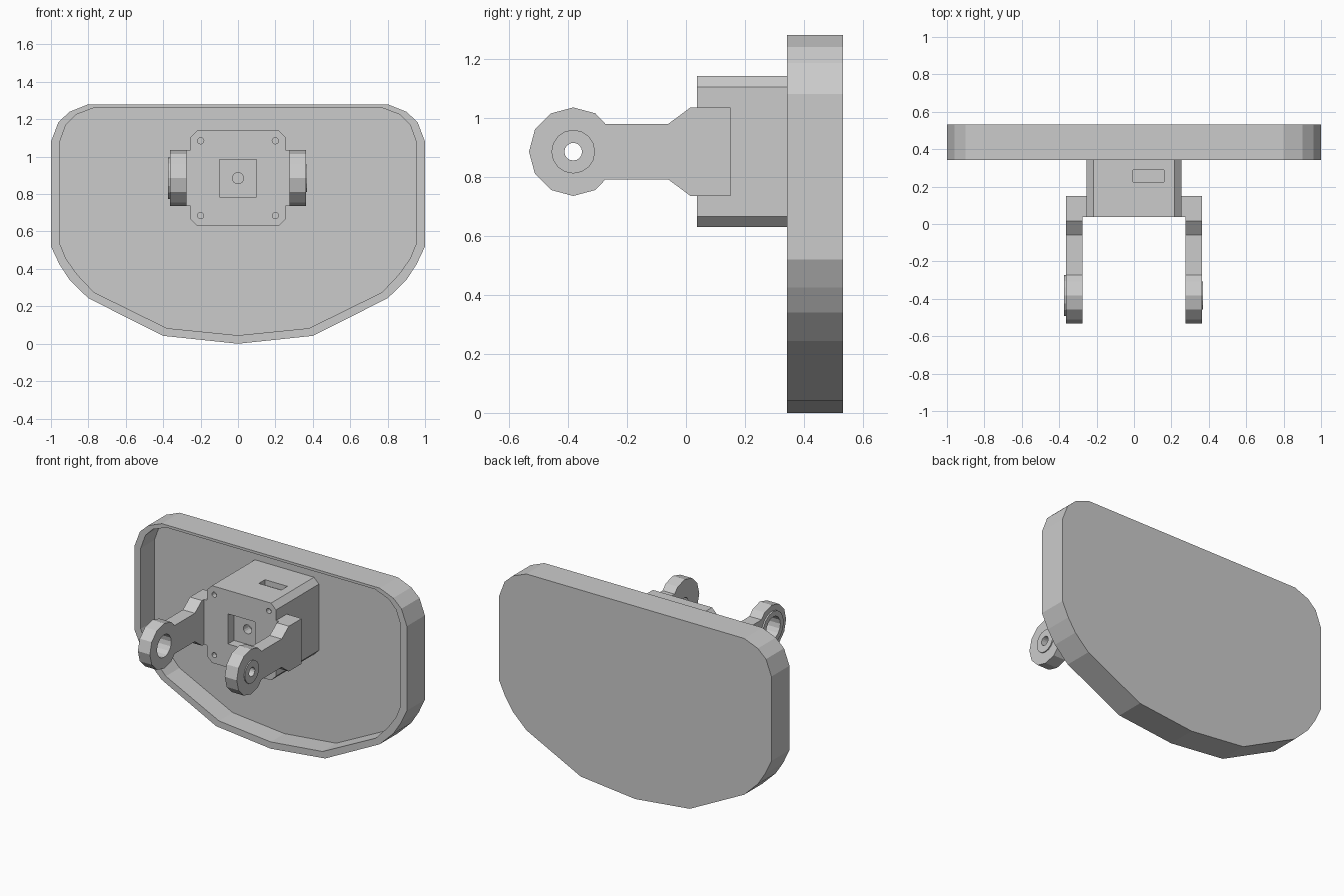
import bpy, bmesh, math

if "Cube" in bpy.data.objects:
    bpy.data.objects.remove(bpy.data.objects["Cube"])

AXES = {  # maps profile (u, v) and depth d to xyz
    'x': lambda u, v, d: (d, u, v),
    'y': lambda u, v, d: (u, d, v),
    'z': lambda u, v, d: (u, v, d),
}


def prism(name, pts, axis, lo, hi):
    """Extrude a closed profile along an axis."""
    bm = bmesh.new()
    put = AXES[axis]
    a = [bm.verts.new(put(u, v, lo)) for u, v in pts]
    b = [bm.verts.new(put(u, v, hi)) for u, v in pts]
    bm.faces.new(a)
    bm.faces.new(b)
    for i in range(len(a)):
        j = (i + 1) % len(a)
        bm.faces.new((a[i], a[j], b[j], b[i]))
    bmesh.ops.recalc_face_normals(bm, faces=bm.faces)
    me = bpy.data.meshes.new(name)
    bm.to_mesh(me)
    bm.free()
    ob = bpy.data.objects.new(name, me)
    bpy.context.collection.objects.link(ob)
    return ob


def boolean(target, other, op='DIFFERENCE'):
    other.hide_render = True
    m = target.modifiers.new(op.lower(), 'BOOLEAN')
    m.operation, m.object, m.solver = op, other, 'EXACT'
    bpy.context.view_layer.objects.active = target
    bpy.ops.object.modifier_apply(modifier=m.name)
    bpy.data.objects.remove(other)


def ring(u, v, r, n=16):
    return [(u + r * math.cos(2 * math.pi * i / n), v + r * math.sin(2 * math.pi * i / n))
            for i in range(n)]


def rect(u0, u1, v0, v1):
    return [(u0, v0), (u1, v0), (u1, v1), (u0, v1)]


def mirrored(half):
    """Right half profile from top to bottom, mirrored across x = 0."""
    return half + [(-x, z) for x, z in reversed(half) if x > 0]


# Large shield-shaped plate with a recessed front
plate = prism("face_plate", mirrored(
    [(0.8, 1.28), (0.9, 1.24), (0.96, 1.185), (1, 1.08), (1, 0.52), (0.955, 0.425),
     (0.9, 0.34), (0.8, 0.243), (0.4, 0.042), (0, 0)]), 'y', 0.343, 0.532)
boolean(plate, prism("plate_recess", mirrored(
    [(0.765, 1.263), (0.865, 1.225), (0.92, 1.17), (0.955, 1.075), (0.955, 0.54), (0.92, 0.455),
     (0.86, 0.37), (0.77, 0.275), (0.38, 0.083), (0, 0.045)]), 'y', 0.2, 0.487))

# Central block with chamfered corners, reaching the recess floor
CZ = 0.885
block = prism("mount_block", mirrored(
    [(0.217, CZ + 0.256), (0.253, CZ + 0.22), (0.253, CZ - 0.22), (0.217, CZ - 0.256)]),
    'y', 0.037, 0.49)
# Square socket, centre hole, screw holes and top slot
boolean(block, prism("socket", rect(-0.1, 0.1, CZ - 0.1, CZ + 0.1), 'y', -0.1, 0.1))
boolean(block, prism("centre_hole", ring(0, CZ, 0.03), 'y', 0.05, 0.16))
for sx in (-1, 1):
    for sz in (-1, 1):
        boolean(block, prism("screw_hole", ring(sx * 0.2, CZ + sz * 0.2, 0.017, 12), 'y', -0.1, 0.07))
boolean(block, prism("top_slot", rect(-0.005, 0.16, 0.225, 0.29), 'z', CZ + 0.22, 1.3))

# Hinge arms: twelve-sided eye narrowing to a neck, then flaring at the root
CY, R = -0.382, 0.15
eye = [(CY + R * math.cos(math.radians(t)), CZ + R * math.sin(math.radians(t)))
       for t in range(60, 301, 30)]
upper = [(0.15, CZ + 0.15), (0.015, CZ + 0.15), (-0.06, CZ + 0.094), (-0.273, CZ + 0.094)]
profile = upper + eye + [(y, 2 * CZ - z) for y, z in reversed(upper)]

for side, s, boss_r, hole_r, out in (("left", -1, 0.11, 0.075, 0.373),
                                     ("right", 1, 0.074, 0.03, 0.37)):
    arm = prism(side + "_arm", profile, 'x', s * 0.275, s * 0.363)
    boolean(arm, prism("boss", ring(CY, CZ, boss_r), 'x', s * 0.34, s * out), 'UNION')
    boolean(arm, prism("pin_hole", ring(CY, CZ, hole_r), 'x', s * 0.2, s * 0.5))
    # Spacer joining the arm to the block
    prism(side + "_spacer", rect(0.037, 0.15, CZ - 0.15, CZ + 0.15), 'x', s * 0.253, s * 0.275)
